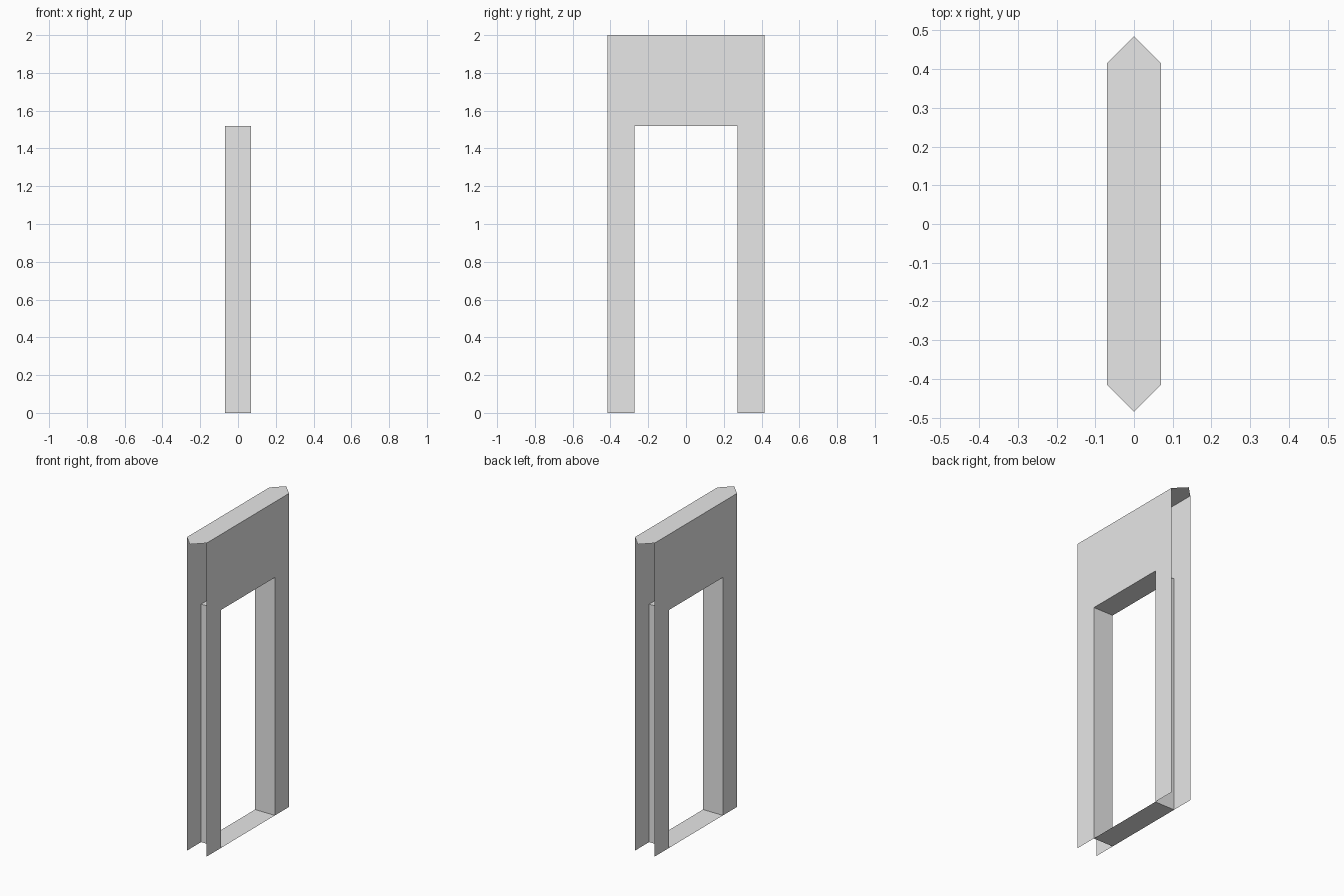
import bpy
import bmesh

cube = bpy.data.objects.get("Cube")
if cube:
    bpy.data.objects.remove(cube, do_unlink=True)

HALF_THICK = 0.07     # wall half thickness (x)
HALF_WIDTH = 0.415    # side panel half width (y)
HALF_OPEN = 0.272     # doorway half width (y)
DOOR_TOP = 1.518      # doorway height
HEIGHT = 2.0
TIP = HALF_WIDTH + HALF_THICK  # pointed ends of the top cap

grey = bpy.data.materials.new("light_grey")
grey.use_nodes = True
colour = (0.8, 0.8, 0.8, 1.0)
grey.diffuse_color = colour
grey.node_tree.nodes["Principled BSDF"].inputs["Base Color"].default_value = colour


def make_sheets(name, polygons):
    """Make one object from flat polygons, welding shared corners."""
    bm = bmesh.new()
    for points in polygons:
        bm.faces.new([bm.verts.new(p) for p in points])
    bmesh.ops.remove_doubles(bm, verts=bm.verts, dist=1e-5)
    mesh = bpy.data.meshes.new(name)
    bm.to_mesh(mesh)
    bm.free()
    mesh.materials.append(grey)
    obj = bpy.data.objects.new(name, mesh)
    bpy.context.collection.objects.link(obj)
    return obj


# Side panels: a sheet on each side with the doorway cut out
arch = [(-HALF_WIDTH, 0), (-HALF_OPEN, 0), (-HALF_OPEN, DOOR_TOP),
        (HALF_OPEN, DOOR_TOP), (HALF_OPEN, 0), (HALF_WIDTH, 0),
        (HALF_WIDTH, HEIGHT), (-HALF_WIDTH, HEIGHT)]
make_sheets("left_panel", [[(HALF_THICK, y, z) for y, z in arch]])
make_sheets("right_panel", [[(-HALF_THICK, y, z) for y, z in reversed(arch)]])

# Doorway lining: sill, two jambs and lintel facing into the opening
ring = [(-HALF_OPEN, 0), (HALF_OPEN, 0),
        (HALF_OPEN, DOOR_TOP), (-HALF_OPEN, DOOR_TOP)]
lining = []
for p, q in zip(ring, ring[1:] + ring[:1]):
    lining.append([(-HALF_THICK, *p), (HALF_THICK, *p),
                   (HALF_THICK, *q), (-HALF_THICK, *q)])
make_sheets("doorway_lining", lining)

# Top cap: flat sheet with a pointed overhang at each open end
cap = [(0, -TIP), (HALF_THICK, -HALF_WIDTH), (HALF_THICK, HALF_WIDTH),
       (0, TIP), (-HALF_THICK, HALF_WIDTH), (-HALF_THICK, -HALF_WIDTH)]
make_sheets("top_cap", [[(x, y, HEIGHT) for x, y in cap]])
